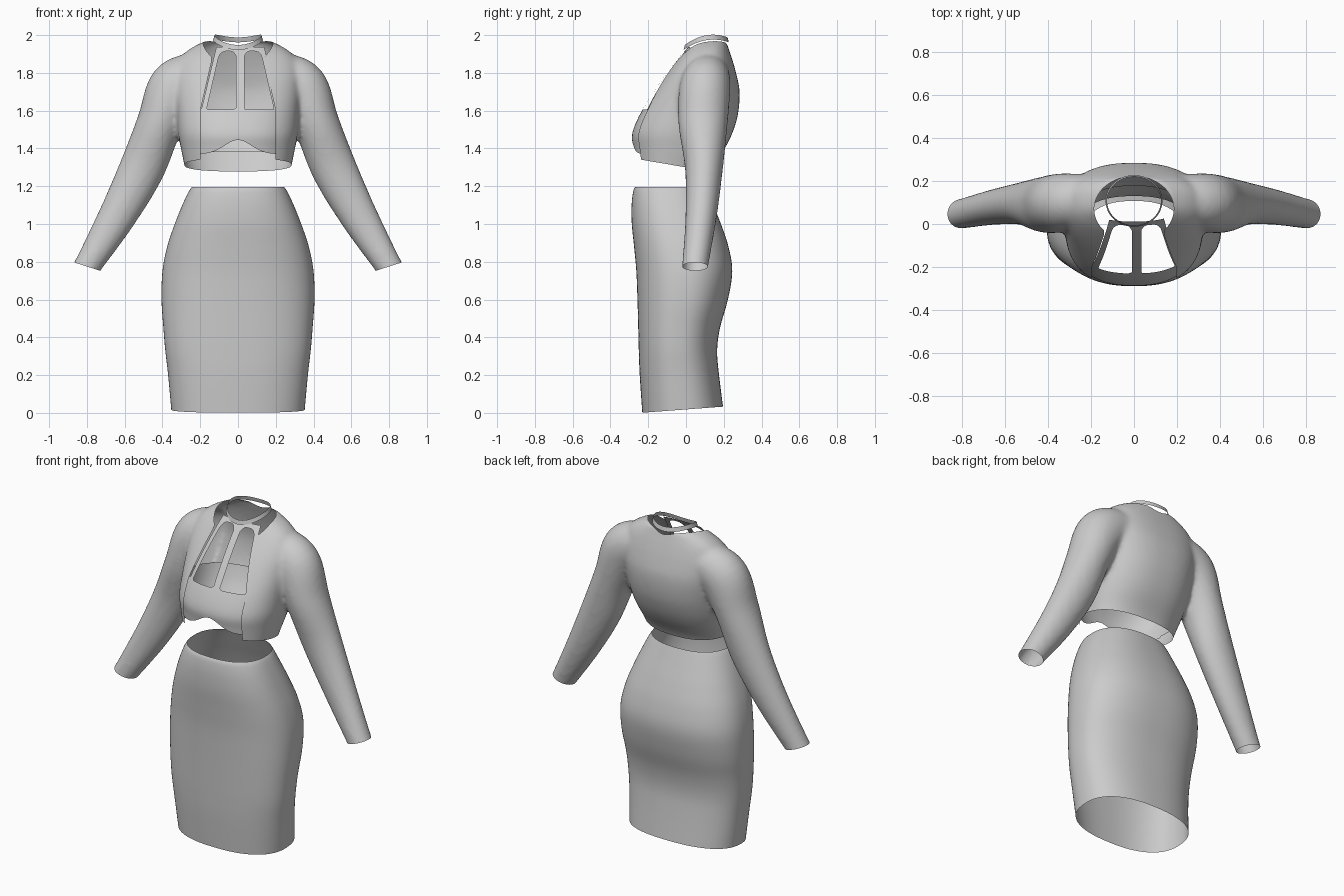
import bpy, bmesh, math
from mathutils import Vector

if "Cube" in bpy.data.objects:
    bpy.data.objects.remove(bpy.data.objects["Cube"])


def dense(rows, k):
    """Catmull-Rom resampling of a list of number rows."""
    out = []
    for i in range(len(rows) - 1):
        p0, p1, p2 = rows[max(i - 1, 0)], rows[i], rows[i + 1]
        p3 = rows[min(i + 2, len(rows) - 1)]
        for j in range(k):
            t = j / k
            out.append([0.5 * (2 * b + (c - a) * t + (2 * a - 5 * b + 4 * c - d) * t * t
                               + (3 * b - a - 3 * c + d) * t ** 3)
                        for a, b, c, d in zip(p0, p1, p2, p3)])
    return out + [list(rows[-1])]


def loft(bm, rings, caps=False):
    """Skin closed rings of points into a tube."""
    vs = [[bm.verts.new(p) for p in r] for r in rings]
    n = len(vs[0])
    for a, b in zip(vs, vs[1:]):
        for i in range(n):
            bm.faces.new((a[i], a[(i + 1) % n], b[(i + 1) % n], b[i]))
    if caps:
        bm.faces.new(vs[0][::-1])
        bm.faces.new(vs[-1])


def oval(z, hw, yf, yb, power=2.4, n=128):
    """Superellipse body section at height z."""
    pts = []
    for i in range(n):
        a = 2 * math.pi * (i + 0.5) / n
        c, s = math.cos(a), math.sin(a)
        pts.append((hw * math.copysign(abs(c) ** (2 / power), c),
                    (yf + yb) / 2 + (yb - yf) / 2 * math.copysign(abs(s) ** (2 / power), s), z))
    return pts


def trim(bm, f):
    """Cut the mesh along f = 0 and keep the positive side."""
    bmesh.ops.triangulate(bm, faces=bm.faces[:])
    val = {v: f(v.co) for v in bm.verts}
    new = []
    for e in bm.edges[:]:
        a, b = e.verts
        fa, fb = val[a], val[b]
        if fa * fb < 0:
            t = fa / (fa - fb)
            co = a.co.lerp(b.co, t)
            v = bmesh.utils.edge_split(e, a, t)[1]
            v.co = co
            val[v] = 0.0
            new.append(v)
    if new:
        bmesh.ops.connect_verts(bm, verts=new)
    bad = [p for p in bm.faces if sum(val[v] for v in p.verts) < 0]
    bmesh.ops.delete(bm, geom=bad, context='FACES')


def finish(bm, name, obj=None):
    bmesh.ops.recalc_face_normals(bm, faces=bm.faces[:])
    if obj is None:
        obj = bpy.data.objects.new(name, bpy.data.meshes.new(name))
        bpy.context.collection.objects.link(obj)
    bm.to_mesh(obj.data)
    bm.free()
    obj.data.shade_smooth()
    return obj


# Skirt: open tube with a hem that rises to the back
skirt_rows = [(-.02, .35, -.23, .203), (.2, .37, -.245, .175), (.33, .385, -.25, .165),
              (.45, .395, -.253, .18), (.6, .405, -.257, .222), (.75, .4, -.263, .245),
              (.88, .375, -.275, .225), (1.0, .335, -.287, .185), (1.1, .295, -.288, .145),
              (1.17, .262, -.28, .117), (1.195, .245, -.27, .107)]
bm = bmesh.new()
loft(bm, [oval(*r) for r in dense(skirt_rows, 5)])
trim(bm, lambda p: p.z - .001 - .075 * (p.y + .23))
finish(bm, "skirt")

# Jacket: torso and sleeve solids fused, then opened
torso_rows = [(1.2, .265, -.265, .1), (1.3, .282, -.276, .14), (1.4, .302, -.288, .205),
              (1.48, .317, -.292, .245), (1.58, .325, -.252, .275), (1.7, .335, -.178, .284),
              (1.8, .335, -.107, .265), (1.88, .305, -.045, .242), (1.93, .25, -.002, .225),
              (1.97, .17, .025, .213)]
sleeve_rows = [(.22, .115, 1.79, .12, .115), (.33, .1, 1.72, .145, .135), (.415, .09, 1.53, .122, .13),
               (.51, .095, 1.29, .12, .1), (.64, .08, 1.04, .1, .083), (.79, .05, .79, .073, .07),
               (.84, .04, .71, .068, .068)]
bm = bmesh.new()
loft(bm, [oval(*r) for r in dense(torso_rows, 5)], True)
path = dense(sleeve_rows, 6)
for side in (1, -1):
    rings = []
    for i, (x, y, z, r, ry) in enumerate(path):
        a, b = path[max(i - 1, 0)], path[min(i + 1, len(path) - 1)]
        t = Vector((b[0] - a[0], 0, b[2] - a[2])).normalized()
        rings.append([(side * (x - t.z * r * math.cos(q)), y + ry * math.sin(q), z + t.x * r * math.cos(q))
                      for q in (2 * math.pi * j / 48 for j in range(48))])
    loft(bm, rings, True)
jacket = finish(bm, "jacket")
remesh = jacket.modifiers.new("fuse", 'REMESH')
remesh.mode = 'VOXEL'
remesh.voxel_size = .014
relax = jacket.modifiers.new("relax", 'SMOOTH')
relax.factor, relax.iterations = .5, 8
fused = bpy.data.meshes.new_from_object(jacket.evaluated_get(bpy.context.evaluated_depsgraph_get()))
jacket.modifiers.clear()
bm = bmesh.new()
bm.from_mesh(fused)
bpy.data.meshes.remove(fused)


def front_opening(p):
    w = min(.14 + .23 * max(1.86 - p.z, 0), .198)
    return max(abs(p.x) - w, p.y - .03)


def neckline(p):
    return max(math.hypot(p.x / .185, (p.y - .07) / .152) - 1, (1.8 - p.z) * 5)


trim(bm, lambda p: p.z - (1.3 - .17 * p.y) if abs(p.x) < .36 and p.z > 1.15 and
     abs(p.x) < .335 + .4 * (p.z - 1.3) else 1)                  # waist hem
trim(bm, lambda p: p.z - .775 - .32 * (abs(p.x) - .8))            # cuffs
trim(bm, front_opening)
trim(bm, neckline)
finish(bm, "jacket", jacket)

# Halter top: inset torso shell with a chest band, straps and two windows
bm = bmesh.new()
loft(bm, [oval(z, hw - .014, yf + .008, yb - .015, n=192) for z, hw, yf, yb in dense(torso_rows, 10)])


def halter(p):
    u = abs(p.x - .012)
    band = 1.61 - .15 * (p.y + .25) - p.z if p.y > -.1 else 1.61 - p.z
    apron = min(.143 + .24 * (1.87 - p.z) - u, .04 - p.y, 1.937 - p.z)
    return max(band, apron)


def windows(p):
    u = abs(p.x - .012)
    outer = .118 + .23 * (1.87 - p.z)
    mid, half = (.022 + outer) / 2, (outer - .022) / 2
    top = 1.915 - .025 * ((u - mid) / max(half, .01)) ** 4
    return -min(u - .022, outer - u, p.z - 1.605, top - p.z, .06 - p.y)


trim(bm, lambda p: p.z - (1.37 + .075 * math.exp(-(p.x / .1) ** 2) if p.y < -.1 else 1.38))
trim(bm, halter)
trim(bm, windows)
finish(bm, "halter_top")

# Neck band: thin tape looping round the neck
bm = bmesh.new()
rings = []
for h, grow in ((-.013, .004), (0, 0), (.013, -.003)):
    rings.append([((.128 + grow) * math.cos(q), .107 + (.116 + grow) * math.sin(q),
                   1.955 + .02 * math.sin(q) + .031 * math.cos(q) ** 2 + h)
                  for q in (2 * math.pi * j / 72 for j in range(72))])
loft(bm, rings)
finish(bm, "neck_band")
